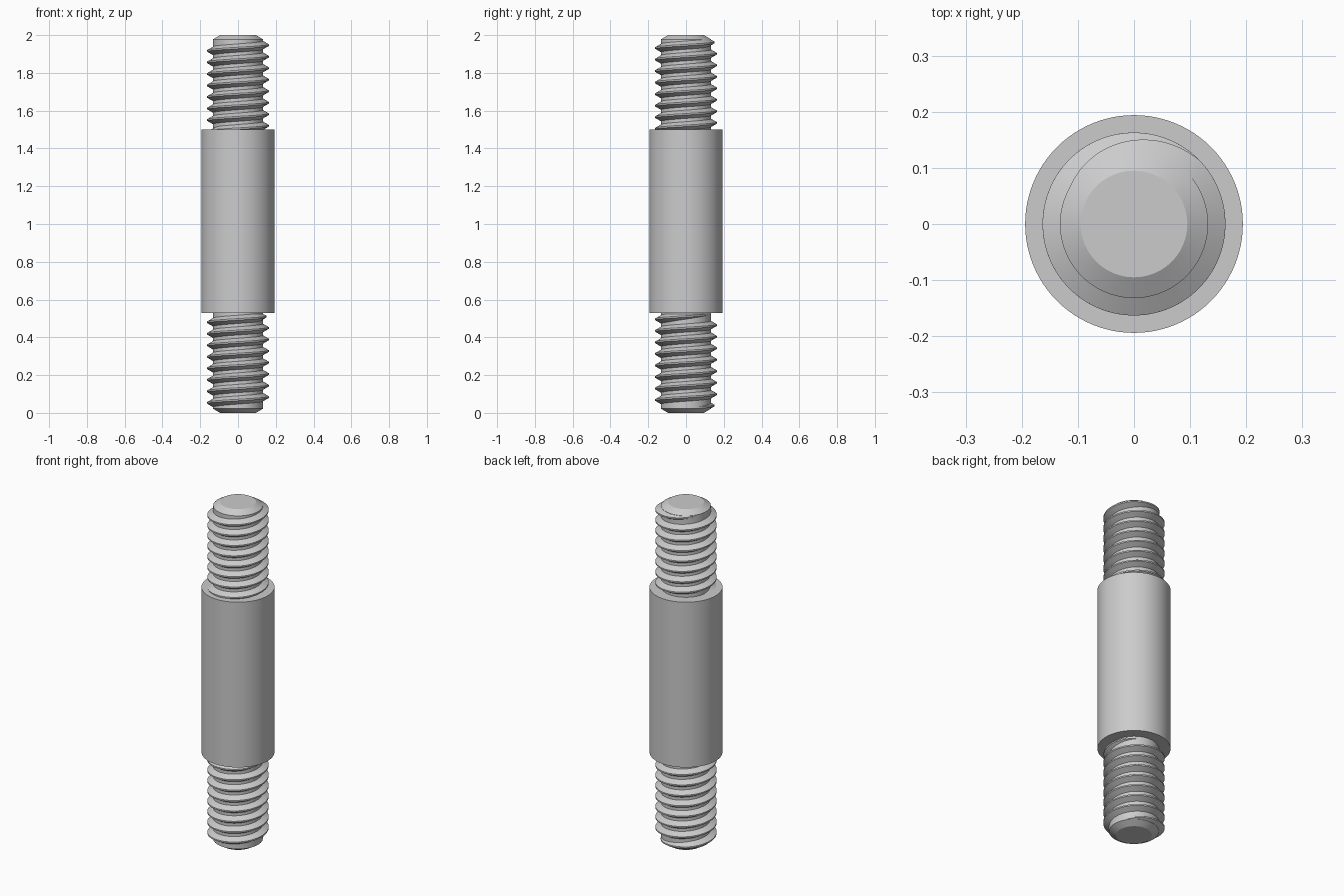
import bpy
import bmesh
from math import sin, cos, pi, radians, tan
from mathutils import Matrix

cube = bpy.data.objects.get("Cube")
if cube:
    bpy.data.objects.remove(cube, do_unlink=True)

# Single plain steel colour
steel = bpy.data.materials.new("steel_grey")
steel.use_nodes = True
colour = (0.6, 0.6, 0.6, 1)
steel.diffuse_color = colour
steel.node_tree.nodes["Principled BSDF"].inputs["Base Color"].default_value = colour

SEGMENTS = 96
BODY_R, CORE_R, CREST_R, TIP_R = 0.194, 0.132, 0.163, 0.095
BODY_BOTTOM, BODY_TOP = 0.53, 1.50
PITCH = 0.061
# Turns the lower end over to make the upper end
FLIP = Matrix.Translation((0, 0, 2)) @ Matrix.Rotation(pi, 4, 'Y')


def finish(name, bm, matrix):
    bmesh.ops.recalc_face_normals(bm, faces=bm.faces)
    mesh = bpy.data.meshes.new(name)
    bm.to_mesh(mesh)
    bm.free()
    mesh.transform(matrix)
    mesh.materials.append(steel)
    obj = bpy.data.objects.new(name, mesh)
    bpy.context.collection.objects.link(obj)
    bpy.ops.object.select_all(action='DESELECT')
    obj.select_set(True)
    bpy.context.view_layer.objects.active = obj
    bpy.ops.object.shade_smooth_by_angle(angle=radians(25))
    return obj


def skin(bm, loops, closed):
    """Join neighbouring vertex loops with quads and cap both ends."""
    for a, b in zip(loops, loops[1:]):
        for i in range(len(a)):
            j = (i + 1) % len(a)
            bm.faces.new((a[i], a[j], b[j], b[i]))
    if closed:
        bm.faces.new(loops[0])
        bm.faces.new(loops[-1])


def lathe(name, profile, matrix=Matrix()):
    bm = bmesh.new()
    angles = [2 * pi * i / SEGMENTS for i in range(SEGMENTS)]
    loops = [[bm.verts.new((r * cos(a), r * sin(a), z)) for a in angles]
             for r, z in profile]
    skin(bm, loops, True)
    return finish(name, bm, matrix)


def thread(name, matrix=Matrix()):
    """Helical ridge that sinks into the core at both ends."""
    start, end, fade = 25, 65 + 8 * 360, 111
    depth, crest = 0.037, 0.004
    root = crest + depth * tan(radians(30))
    section = [(-depth, -root), (0, -crest), (0, crest), (-depth, root)]
    steps = 800
    bm = bmesh.new()
    loops = []
    for i in range(steps + 1):
        deg = start + (end - start) * i / steps
        shown = min(1, (deg - start) / fade, (end - deg) / fade)
        radius = CREST_R - 0.0325 * (1 - shown)
        height = 0.053 + PITCH * (deg - 180) / 360
        a = radians(deg)
        loops.append([bm.verts.new(((radius + dr) * cos(a),
                                    (radius + dr) * sin(a), height + dz))
                      for dr, dz in section])
    skin(bm, loops, True)
    return finish(name, bm, matrix)


# Thick plain middle
lathe("body", [(BODY_R, BODY_BOTTOM), (BODY_R, BODY_TOP)])

# Chamfered cores and their threads
core = [(TIP_R, 0), (CORE_R, 0.022), (CORE_R, 0.6)]
for side, matrix in (("lower", Matrix()), ("upper", FLIP)):
    lathe(side + "_core", core, matrix)
    thread(side + "_thread", matrix)
